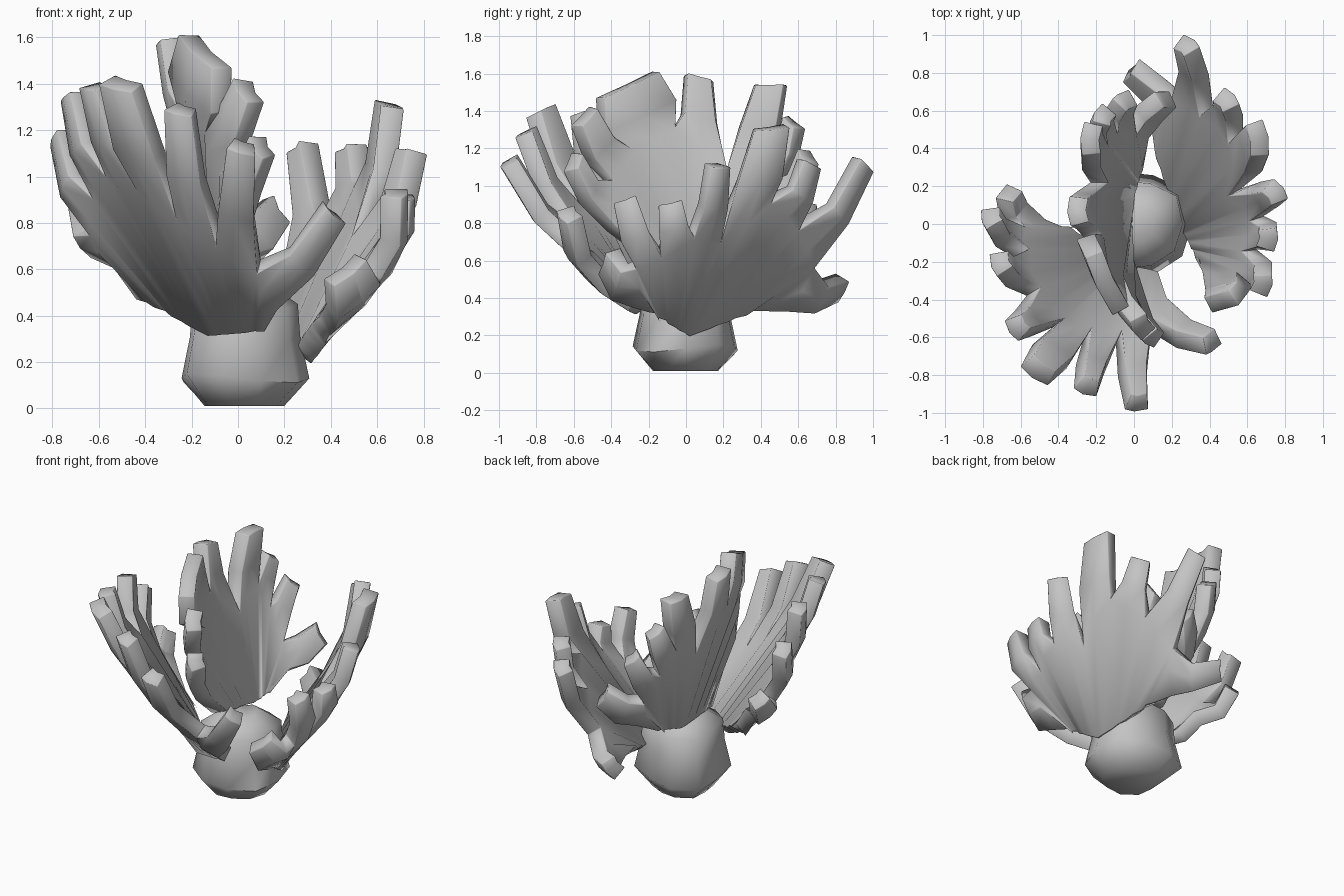
import bpy, bmesh, math
from mathutils import Vector as V

cube = bpy.data.objects.get("Cube")
if cube:
    bpy.data.objects.remove(cube)

grey = bpy.data.materials.new("stone grey")
grey.use_nodes = True
grey.diffuse_color = (0.55, 0.55, 0.55, 1)
grey.node_tree.nodes["Principled BSDF"].inputs["Base Color"].default_value = grey.diffuse_color


def finish(bm, name, angle):
    bmesh.ops.recalc_face_normals(bm, faces=bm.faces)
    mesh = bpy.data.meshes.new(name)
    bm.to_mesh(mesh)
    bm.free()
    mesh.materials.append(grey)
    ob = bpy.data.objects.new(name, mesh)
    bpy.context.collection.objects.link(ob)
    bpy.ops.object.select_all(action='DESELECT')
    ob.select_set(True)
    bpy.context.view_layer.objects.active = ob
    bpy.ops.object.shade_smooth_by_angle(angle=math.radians(angle))
    return ob


def coral_fan(name, roots, edges, out, bulge, tips, valleys):
    """A cupped palm that splits into tapering fingers; tips are (x, y, z, half width)."""
    bm = bmesh.new()
    out = V(out).normalized()
    n = len(tips)
    ends = [V(t[:3]) for t in tips]
    start, low, stop = (V(r) for r in roots)

    def root(t):
        return start.lerp(low, 2 * t) if t < 0.5 else low.lerp(stop, 2 * t - 1)

    def bend(t):
        # The outer fingers bend more than the middle ones
        return bulge * (0.45 + 0.55 * abs(2 * t - 1))

    # Valleys between neighbouring fingers, on a palm that is straight up to the knuckles
    notch = [V(edges[0])]
    for i, f in enumerate(valleys):
        t = (i + 1) / n
        p = root(t).lerp((ends[i] + ends[i + 1]) / 2, f)
        notch.append(p + out * bend(t) * min(f / 0.7, (1 - f) / 0.3))
    notch.append(V(edges[1]))

    base = [bm.verts.new(root(i / (2 * n))) for i in range(2 * n + 1)]
    gap = [bm.verts.new(p) for p in notch]
    for i, tip in enumerate(tips):
        a, b = notch[i], notch[i + 1]
        mid = (a + b) / 2
        ridge = bm.verts.new(mid + out * 0.03)
        # Knuckle halfway up the finger, then the blunt tip
        axis = (ends[i] - mid).normalized()
        side = (b - a) - axis * (b - a).dot(axis) * 0.7
        side = side.normalized() * tip[3]
        droop = (axis * axis.z - V((0, 0, 1)) + out * 0.4).normalized()
        knee = mid.lerp(ends[i], 0.45) + droop * bend((i + 0.5) / n) * 0.5
        rows = [(gap[i], ridge, gap[i + 1])]
        for c, w in ((knee, 1.15), (ends[i], 0.9)):
            rows.append(tuple(bm.verts.new(p) for p in
                              (c - side * w, c + out * 0.015, c + side * w)))
        for lo, hi in zip(rows, rows[1:]):
            for k in (0, 1):
                bm.faces.new((lo[k], lo[k + 1], hi[k + 1], hi[k]))
        r = base[2 * i:2 * i + 3]
        for k in (0, 1):
            bm.faces.new((r[k], r[k + 1], rows[0][k + 1], rows[0][k]))
    ob = finish(bm, name, 50)
    solid = ob.modifiers.new("thickness", 'SOLIDIFY')
    solid.thickness = 0.1
    solid.offset = 0
    bevel = ob.modifiers.new("rounding", 'BEVEL')
    bevel.width = 0.022
    bevel.segments = 1
    bevel.limit_method = 'ANGLE'
    bevel.angle_limit = math.radians(50)


w = 0.06
coral_fan("front_coral_fan", ((0.12, -0.28, 0.37), (-0.1, -0.24, 0.34), (-0.4, -0.02, 0.5)),
          ((0.17, -0.42, 0.46), (-0.5, 0.02, 0.64)), (-0.6, -0.75, -0.2), 0.12,
          [(0.41, -0.62, 0.85, w), (0.02, -0.94, 1.13, w), (-0.24, -0.85, 1.29, w),
           (-0.5, -0.77, 1.4, 0.09), (-0.61, -0.54, 1.39, w), (-0.7, -0.2, 1.35, w),
           (-0.75, 0.04, 1.17, w), (-0.66, 0.16, 0.85, w)],
          (0.42, 0.46, 0.52, 0.6, 0.66, 0.62, 0.6))

coral_fan("left_coral_fan", ((0.37, -0.19, 0.36), (0.28, 0.0, 0.22), (0.14, 0.4, 0.37)),
          ((0.39, -0.26, 0.38), (0.12, 0.54, 0.36)), (0.9, 0.25, -0.25), 0.12,
          [(0.46, -0.41, 0.6, 0.1), (0.67, -0.32, 0.93, w), (0.7, -0.08, 0.91, w),
           (0.74, 0.16, 1.11, w), (0.65, 0.45, 1.31, 0.1), (0.48, 0.65, 1.12, w),
           (0.27, 0.94, 1.12, w), (-0.02, 0.81, 0.46, 0.07)],
          (0.65, 0.6, 0.68, 0.52, 0.72, 0.62, 0.6))

coral_fan("back_coral_fan", ((0.01, 0.31, 0.55), (-0.04, 0.17, 0.51), (-0.07, -0.11, 0.55)),
          ((0.05, 0.48, 0.64), (0.02, -0.4, 0.77)), (-1, 0, -0.2), 0.08,
          [(0.17, 0.66, 0.85, 0.08), (-0.04, 0.65, 1.16, w), (-0.15, 0.57, 1.34, w),
           (-0.22, 0.45, 1.54, 0.09), (-0.29, 0.07, 1.58, 0.08), (-0.14, -0.31, 1.54, 0.2),
           (0.05, -0.54, 1.37, 0.08), (0.11, -0.6, 1.13, w)],
          (0.6, 0.7, 0.74, 0.55, 0.76, 0.72, 0.7))

# Rock at the foot, from uneven stacked rings
bm = bmesh.new()
rings = []
for z, r in ((0.01, 0.18), (0.13, 0.29), (0.31, 0.25), (0.45, 0.24), (0.54, 0.1)):
    ring = []
    for k in range(10):
        a = math.tau * k / 10
        rr = r * (1 + 0.05 * math.sin(3 * a + 1) - 0.05 * math.cos(4 * a))
        ring.append(bm.verts.new((rr * math.cos(a) + 0.02, rr * math.sin(a),
                                  z + 0.02 * math.sin(2 * a) * (z > 0.1))))
    rings.append(ring)
for lo, hi in zip(rings, rings[1:]):
    for k in range(10):
        bm.faces.new((lo[k - 1], lo[k], hi[k], hi[k - 1]))
bm.faces.new(rings[0])
bm.faces.new(rings[-1])
finish(bm, "base_rock", 55)
